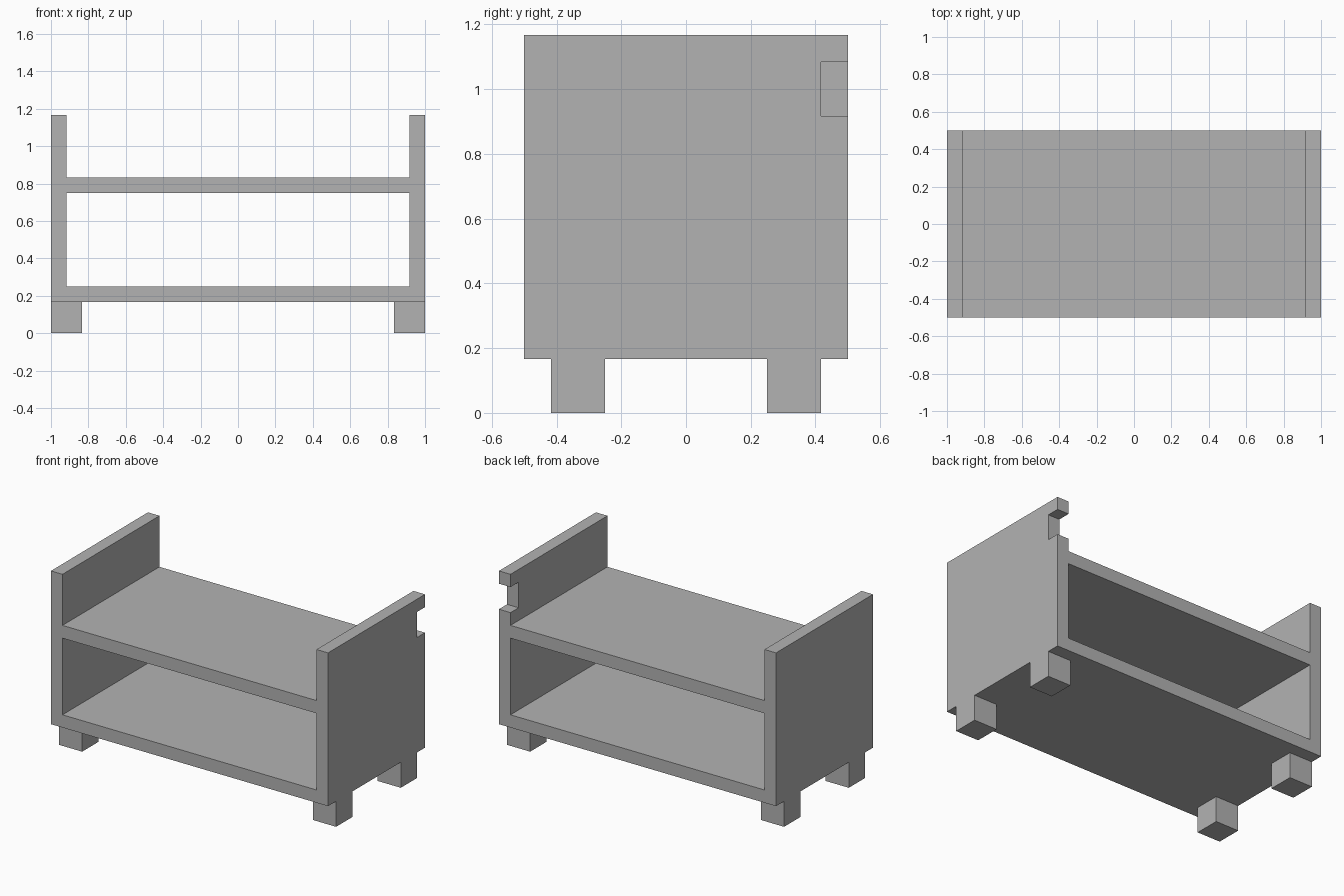
import bpy
import bmesh
from mathutils import Vector

cube = bpy.data.objects.get("Cube")
if cube:
    bpy.data.objects.remove(cube, do_unlink=True)

U = 1 / 12  # board thickness, the module of the whole bench

grey = bpy.data.materials.new("plain grey")
grey.use_nodes = True
colour = (0.45, 0.45, 0.45, 1)
grey.diffuse_color = colour
grey.node_tree.nodes["Principled BSDF"].inputs["Base Color"].default_value = colour


def prism(name, profile, x0, x1):
    """Extrude a y-z outline, in modules, from x0 to x1."""
    bm = bmesh.new()
    face = bm.faces.new([bm.verts.new(Vector((x0, y, z)) * U) for y, z in profile])
    new = bmesh.ops.extrude_face_region(bm, geom=[face])["geom"]
    verts = [g for g in new if isinstance(g, bmesh.types.BMVert)]
    bmesh.ops.translate(bm, verts=verts, vec=((x1 - x0) * U, 0, 0))
    bmesh.ops.recalc_face_normals(bm, faces=bm.faces)
    mesh = bpy.data.meshes.new(name)
    bm.to_mesh(mesh)
    bm.free()
    mesh.materials.append(grey)
    obj = bpy.data.objects.new(name, mesh)
    bpy.context.collection.objects.link(obj)
    return obj


def rect(y0, y1, z0, z1):
    return [(y0, z0), (y1, z0), (y1, z1), (y0, z1)]


# Side panels: plain on one end, notched at the back edge on the other
prism("right_panel", rect(-6, 6, 2, 14), -12, -11)
notched = [(-6, 2), (6, 2), (6, 11), (5, 11), (5, 13), (6, 13), (6, 14), (-6, 14)]
prism("left_panel", notched, 11, 12)

# Shelf and seat boards between the panels
prism("bottom_shelf", rect(-6, 6, 2, 3), -11, 11)
prism("seat_board", rect(-6, 6, 9, 10), -11, 11)

# Four square feet, flush with the ends
for side, x in (("right", -12), ("left", 10)):
    for end, y in (("front", -5), ("back", 3)):
        prism(f"{end}_{side}_foot", rect(y, y + 2, 0, 2), x, x + 2)
